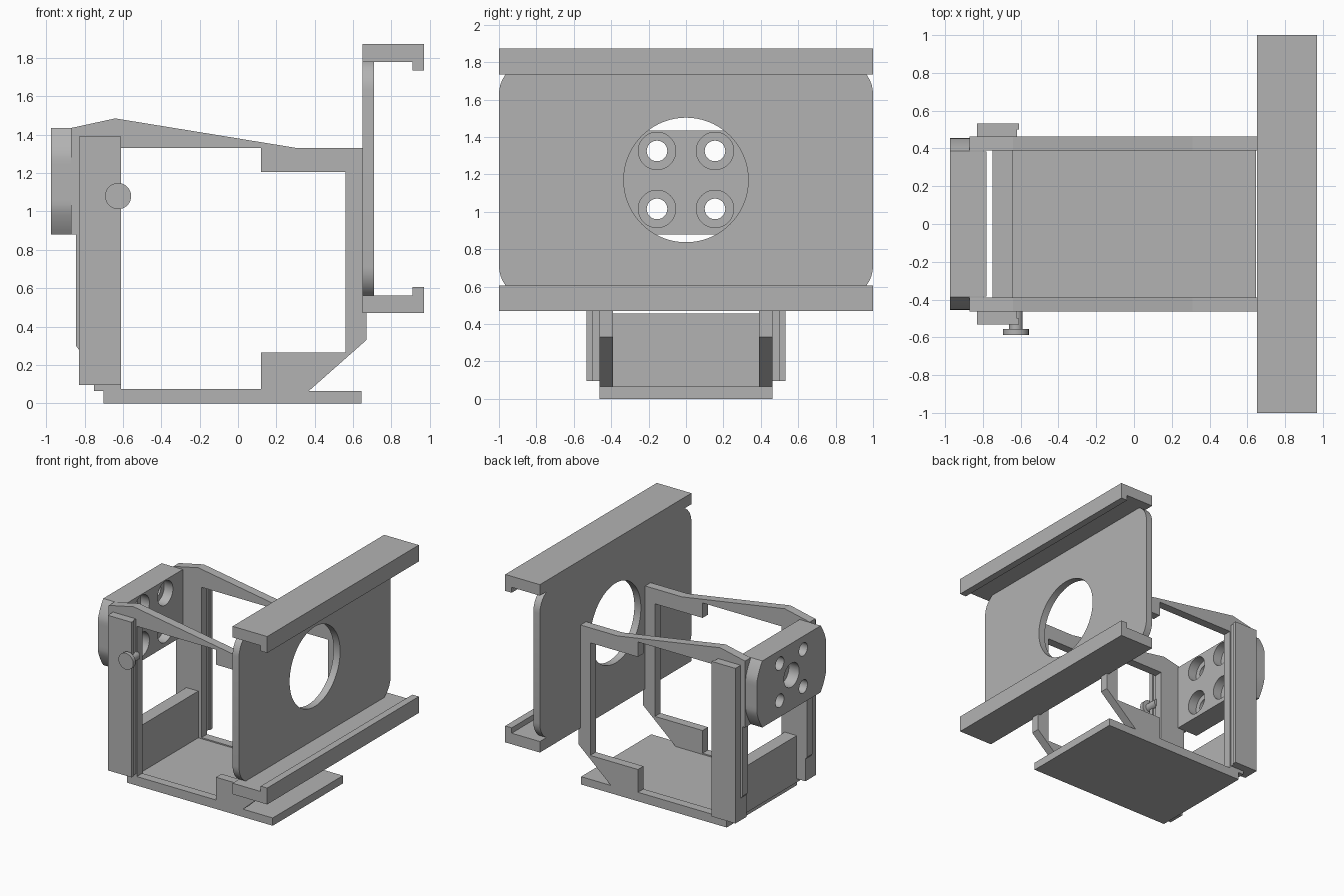
import bpy, bmesh, math
from mathutils import Matrix

old = bpy.data.objects.get("Cube")
if old:
    bpy.data.objects.remove(old, do_unlink=True)

GREY = (0.45, 0.45, 0.45, 1)
mat = bpy.data.materials.new("plain grey")
mat.use_nodes = True
mat.diffuse_color = GREY
mat.node_tree.nodes["Principled BSDF"].inputs["Base Color"].default_value = GREY


def finish(name, bm):
    bmesh.ops.recalc_face_normals(bm, faces=bm.faces)
    mesh = bpy.data.meshes.new(name)
    bm.to_mesh(mesh)
    bm.free()
    mesh.materials.append(mat)
    ob = bpy.data.objects.new(name, mesh)
    bpy.context.collection.objects.link(ob)
    return ob


def prism(name, pts, axis, lo, hi):
    """Extrude a profile: (x, z) points along y, or (y, z) points along x."""
    bm = bmesh.new()
    place = (lambda a, b, t: (a, t, b)) if axis == "y" else (lambda a, b, t: (t, a, b))
    face = bm.faces.new([bm.verts.new(place(a, b, lo)) for a, b in pts])
    grown = bmesh.ops.extrude_face_region(bm, geom=[face])["geom"]
    verts = [v for v in grown if isinstance(v, bmesh.types.BMVert)]
    bmesh.ops.translate(bm, verts=verts, vec=place(0, 0, hi - lo))
    return finish(name, bm)


def rect(a0, a1, b0, b1):
    return [(a0, b0), (a1, b0), (a1, b1), (a0, b1)]


def arc(a, b, r, start, end, n=10):
    angles = [math.radians(start + (end - start) * i / n) for i in range(n + 1)]
    return [(a + r * math.cos(t), b + r * math.sin(t)) for t in angles]


def circle(a, b, r, n=48):
    return arc(a, b, r, 0, 360, n)[:-1]


def cut(ob, cutters):
    bpy.context.view_layer.objects.active = ob
    for c in cutters:
        mod = ob.modifiers.new("cut", "BOOLEAN")
        mod.operation, mod.solver, mod.object = "DIFFERENCE", "EXACT", c
        bpy.ops.object.modifier_apply(modifier=mod.name)
        bpy.data.objects.remove(c, do_unlink=True)


def smooth(ob):
    bpy.ops.object.select_all(action="DESELECT")
    ob.select_set(True)
    bpy.context.view_layer.objects.active = ob
    bpy.ops.object.shade_smooth_by_angle(angle=math.radians(30))


# Mounting plate with rounded corners and a round opening
R = 0.17
outline = (arc(1 - R, 1.80 - R, R, 0, 90) + arc(R - 1, 1.80 - R, R, 90, 180)
           + arc(R - 1, 0.54 + R, R, 180, 270) + arc(1 - R, 0.54 + R, R, 270, 360))
plate = prism("mounting_plate", outline, "x", 0.65, 0.71)
cut(plate, [prism("opening", circle(0, 1.17, 0.333, 72), "x", 0.6, 0.8)])
smooth(plate)

# Lipped rails along the top and bottom of the plate
rail = [(0.65, 0.47), (0.97, 0.47), (0.97, 0.607), (0.91, 0.607), (0.91, 0.562), (0.65, 0.562)]
prism("lower_rail", rail, "y", -1, 1)
prism("upper_rail", [(x, 2.342 - z) for x, z in rail], "y", -1, 1)

# Floor and low end wall
prism("floor", rect(-0.70, 0.645, 0, 0.065), "y", -0.463, 0.463)
prism("end_wall", rect(-0.75, -0.64, 0.065, 0.455), "y", -0.39, 0.39)

# Pair of open side frames with outer guide strips
frame = [(-0.75, 0.065), (0.37, 0.065), (0.67, 0.33), (0.67, 1.33), (0.31, 1.33),
         (-0.64, 1.485), (-0.87, 1.435), (-0.87, 0.88), (-0.845, 0.88), (-0.845, 0.30),
         (-0.83, 0.28), (-0.83, 0.095), (-0.75, 0.095)]
window = [(-0.61, 0.075), (0.12, 0.075), (0.12, 0.265), (0.56, 0.265), (0.56, 1.205),
          (0.12, 1.205), (0.12, 1.33), (-0.61, 1.33)]
for side, s in (("left", 1), ("right", -1)):
    def span(a, b):
        return sorted((s * a, s * b))
    ob = prism(side + "_frame", frame, "y", *span(0.39, 0.463))
    cut(ob, [prism("window", window, "y", *span(0.3, 0.6))])
    prism(side + "_strip_inner", rect(-0.83, -0.62, 0.095, 1.39), "y", *span(0.463, 0.50))
    prism(side + "_strip_outer", rect(-0.83, -0.61, 0.095, 1.39), "y", *span(0.50, 0.533))

# Bearing block: a disc trimmed flat at top and bottom
ZC, H, RB = 1.157, 0.278, 0.475
tip = math.degrees(math.asin(H / RB))
disc = arc(0, ZC, RB, -tip, tip, 20) + arc(0, ZC, RB, 180 - tip, 180 + tip, 20)
disc = [(max(-0.456, min(0.456, y)), z) for y, z in disc]
block = prism("bearing_block", disc, "x", -0.975, -0.87)
body = prism("bearing_body", rect(-0.385, 0.385, ZC - H, ZC + H), "x", -0.872, -0.78)

# Join block and body, then drill bolt holes, counterbores and the centre bore
bpy.context.view_layer.objects.active = block
mod = block.modifiers.new("join", "BOOLEAN")
mod.operation, mod.solver, mod.object = "UNION", "EXACT", body
bpy.ops.object.modifier_apply(modifier=mod.name)
bpy.data.objects.remove(body, do_unlink=True)
drills = [prism("bore", circle(0, 1.17, 0.1), "x", -1.1, -0.88)]
for y in (-0.155, 0.155):
    for z in (1.015, 1.325):
        drills.append(prism("bolt_hole", circle(y, z, 0.055), "x", -1.1, -0.7))
        drills.append(prism("counterbore", circle(y, z, 0.1), "x", -0.86, -0.7))
cut(block, drills)
smooth(block)

# Thumb screw on the right side
smooth(prism("screw_stem", circle(-0.625, 1.08, 0.036), "y", -0.56, -0.45))
smooth(prism("screw_head", circle(-0.625, 1.08, 0.068), "y", -0.587, -0.555))
